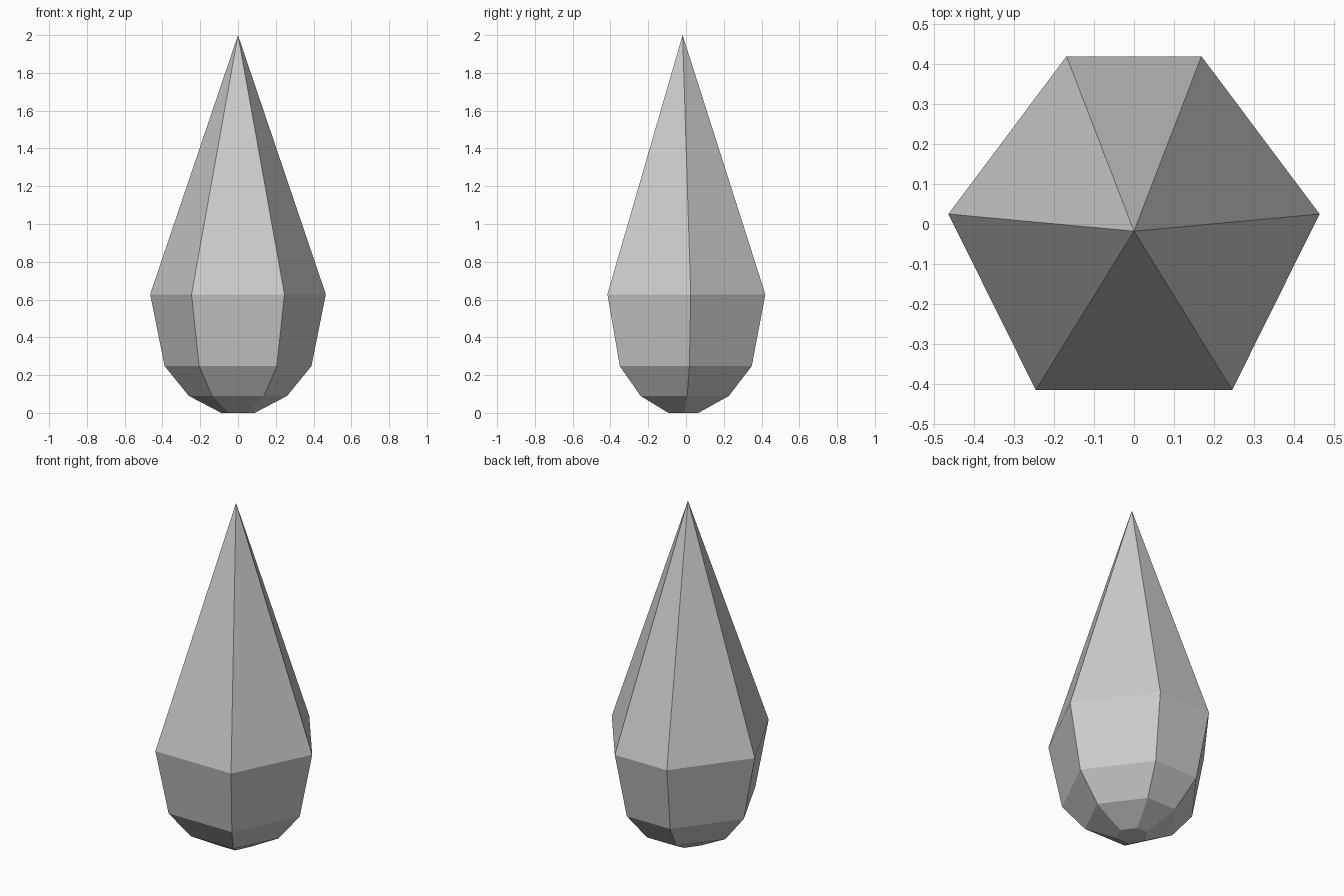
import bpy, bmesh

if "Cube" in bpy.data.objects:
    bpy.data.objects.remove(bpy.data.objects["Cube"])

# Irregular hexagon cross-section at the widest level, relative to the apex axis
AXIS_Y = -0.018
half = [(0.246, -0.398), (0.465, 0.043), (0.169, 0.438)]
hexagon = half + [(-x, y) for x, y in reversed(half)]

# (height, scale) of each ring from the base up
levels = [(0.0, 0.19), (0.09, 0.56), (0.248, 0.836), (0.628, 1.0)]

bm = bmesh.new()
rings = [[bm.verts.new((x * s, y * s + AXIS_Y, z)) for x, y in hexagon]
         for z, s in levels]

# Flat base
bm.faces.new(rings[0][::-1])

# Side facets between rings
for low, high in zip(rings, rings[1:]):
    for i in range(6):
        j = (i + 1) % 6
        bm.faces.new((low[i], low[j], high[j], high[i]))

# Long pointed top
apex = bm.verts.new((0, AXIS_Y, 2.0))
for i in range(6):
    bm.faces.new((rings[-1][i], rings[-1][(i + 1) % 6], apex))

bmesh.ops.recalc_face_normals(bm, faces=bm.faces)
mesh = bpy.data.meshes.new("faceted_spike")
bm.to_mesh(mesh)
bm.free()
bpy.context.collection.objects.link(bpy.data.objects.new("faceted_spike", mesh))
